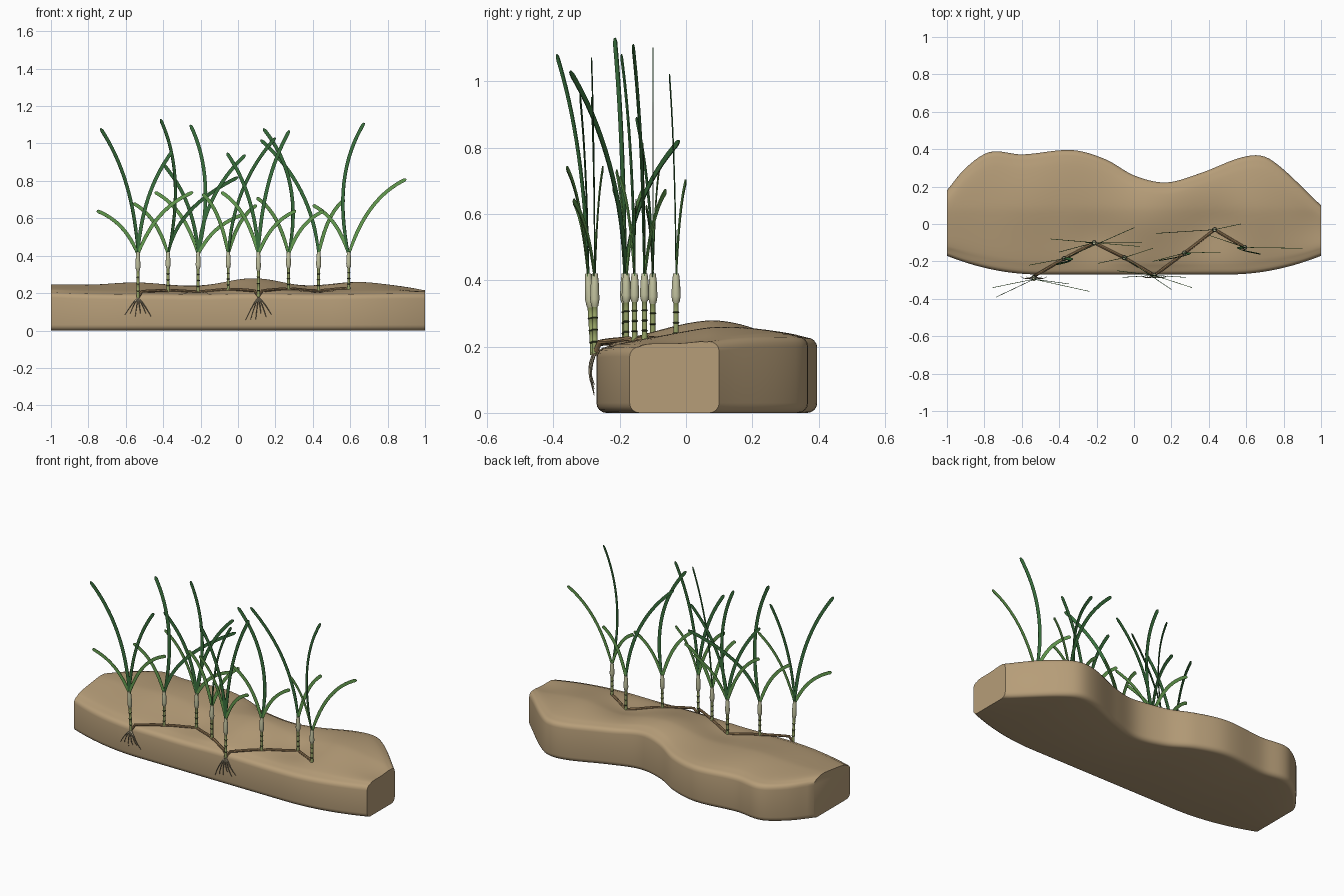
import bpy, bmesh, math, random
from mathutils import Vector

random.seed(4)
cube = bpy.data.objects.get("Cube")
if cube:
    bpy.data.objects.remove(cube)


def material(name, red, green, blue):
    m = bpy.data.materials.new(name)
    m.use_nodes = True
    colour = (red, green, blue, 1)
    m.diffuse_color = colour
    shader = next(n for n in m.node_tree.nodes if n.type == 'BSDF_PRINCIPLED')
    shader.inputs["Base Color"].default_value = colour
    return m


SAND = material("sand", .47, .34, .19)
RHIZOME = material("rhizome_brown", .33, .21, .1)
STEM = material("stem_olive", .3, .36, .13)
NODE = material("node_dark", .06, .08, .03)
SHEATH = material("sheath_pale", .56, .56, .36)
DARK = material("blade_dark_green", .04, .16, .045)
LIGHT = material("blade_light_green", .13, .34, .08)
ROOT = material("root_tan", .42, .36, .24)


def finish(bm, name, *materials):
    bmesh.ops.recalc_face_normals(bm, faces=bm.faces)
    mesh = bpy.data.meshes.new(name)
    bm.to_mesh(mesh)
    bm.free()
    for m in materials:
        mesh.materials.append(m)
    part = bpy.data.objects.new(name, mesh)
    bpy.context.collection.objects.link(part)
    bpy.ops.object.select_all(action='DESELECT')
    part.select_set(True)
    bpy.context.view_layer.objects.active = part
    bpy.ops.object.shade_smooth_by_angle(angle=math.radians(40))


def skin(bm, rings, material_of=lambda segment: 0):
    """Bridge equal rings of points into a capped skin."""
    loops = [[bm.verts.new(p) for p in ring] for ring in rings]
    sides = len(loops[0])
    for i, (low, high) in enumerate(zip(loops, loops[1:])):
        for k in range(sides):
            j = (k + 1) % sides
            face = bm.faces.new((low[k], low[j], high[j], high[k]))
            face.material_index = material_of(i)
    bm.faces.new(loops[0]).material_index = material_of(0)
    bm.faces.new(loops[-1]).material_index = material_of(len(loops) - 2)


def tube(bm, points, radii, sides=8, material_of=lambda segment: 0):
    rings = []
    for i, (p, radius) in enumerate(zip(points, radii)):
        ahead = points[min(i + 1, len(points) - 1)]
        behind = points[max(i - 1, 0)]
        along = (ahead - behind).normalized()
        u = along.cross(Vector((.3, 1, .1))).normalized()
        v = along.cross(u)
        angles = [math.tau * k / sides for k in range(sides)]
        rings.append([p + radius * (u * math.cos(a) + v * math.sin(a)) for a in angles])
    skin(bm, rings, material_of)


# Sand bed: wavy back outline, bowed front, and soft mounds and hollows on top
BACK = [(-1, .18), (-.9, .3), (-.77, .385), (-.6, .372), (-.33, .395), (-.15, .345),
        (0, .26), (.17, .222), (.35, .27), (.6, .362), (.73, .345), (1, .1)]
MOUNDS = [(.08, .06, .045), (-.55, .12, .022), (.62, .1, .026), (-1, .1, .012)]
HOLLOWS = [(-.2, -.08, .018), (.43, -.02, .024), (1, 0, .018)]


def back_edge(x):
    """Cubic through the outline points."""
    i = max(j for j in range(len(BACK) - 1) if BACK[j][0] <= x + 1e-6)
    (start, a), (end, b) = BACK[i], BACK[i + 1]
    span = end - start
    t = (x - start) / span

    def tangent(j):
        p, q = (BACK[max(j - 1, 0)], BACK[min(j + 1, len(BACK) - 1)])
        return (q[1] - p[1]) / (q[0] - p[0]) * span
    ease = t * t * (3 - 2 * t)
    return (a + (b - a) * ease + tangent(i) * t * (1 - t) ** 2
            - tangent(i + 1) * t * t * (1 - t))


def front_edge(x):
    return -.27 + .1 * max(0, 2 * abs(x) - 1) ** 2


def ground(x, y):
    def swell(places, width):
        return sum(size * math.exp(-math.hypot(x - px, y - py) ** 2 / width ** 2)
                   for px, py, size in places)
    slope = .03 * min(1, max(0, (y + .27) / .35))
    return .205 + slope + swell(MOUNDS, .21) - swell(HOLLOWS, .14)


def bed_ring(x):
    """Cross-section of the bed with rounded edges."""
    front, back, r, drop = front_edge(x), back_edge(x), .03, .01

    def corner(y, z, inward, up, first):
        arc = []
        for k in range(5):
            a = math.pi / 2 * abs(first - k / 4)
            arc.append((x, y + inward * r * (1 - math.cos(a)), z + up * r * (1 - math.sin(a))))
        return arc
    top = []
    for k in range(1, 24):
        t = k / 24
        y = front + r + (back - front - 2 * r) * t
        top.append((x, y, ground(x, y) - drop * abs(2 * t - 1) ** 6))
    high_front, high_back = ground(x, front) - drop, ground(x, back) - drop

    def edge(y, z, inward, up, rising):
        steps = [math.pi / 8 * k for k in range(5)]
        arc = [(x, y + inward * r * (1 - math.sin(a)), z + up * r * (1 - math.cos(a)))
               for a in steps]
        return arc if rising else arc[::-1]
    return (edge(front, 0, 1, 1, True) + edge(front, high_front, 1, -1, False) + top
            + edge(back, high_back, -1, -1, True) + edge(back, 0, -1, 1, False))


bm = bmesh.new()
skin(bm, [bed_ring(k / 40) for k in range(-40, 41)])
finish(bm, "sand_bed", SAND)

# Each shoot: foot y, then the tips of its blades
SHOOTS = [
    (-.28, [(-.735, -.39, 1.08), (-.35, -.32, .96), (-.755, -.34, .64), (-.24, -.36, .74)]),
    (-.185, [(-.415, -.215, 1.13), (0, -.02, .82), (-.56, -.22, .68)]),
    (-.1, [(-.255, -.1, 1.1), (-.4, -.15, .89), (.04, -.1, .94), (-.445, -.08, .74),
           (.03, -.12, .62)]),
    (-.18, [(.2, -.35, 1.03), (-.19, -.21, .73), (.1, -.13, .67)]),
    (-.275, [(.275, -.285, 1.07), (-.06, -.285, .95), (-.09, -.25, .74), (.31, -.34, .64)]),
    (-.155, [(.135, -.195, 1.08), (.1, -.2, .71), (.46, -.15, .64)]),
    (-.03, [(.12, -.05, 1.02), (.57, 0, .7)]),
    (-.125, [(.675, -.16, 1.11), (.9, -.13, .81), (.4, -.06, .67)]),
]
feet = []
for n, (y, tips) in enumerate(SHOOTS):
    x = -.535 + .161 * n
    feet.append(Vector((x, y, ground(x, y) - (.03 if y < -.26 else .004))))

# Creeping rhizome linking every foot
path = []
for a, b in zip(feet, feet[1:]):
    path.append(a)
    for k in range(1, 8):
        p = a.lerp(b, k / 8)
        p.z = max(p.z, ground(p.x, p.y) + .003)
        path.append(p)
path.append(feet[-1])
bm = bmesh.new()
tube(bm, path, [.008] * len(path))
finish(bm, "rhizome", RHIZOME)


def stem(name, foot, top):
    """Jointed stalk with dark nodes and a swollen pale sheath."""
    stops, radii, slots = [0], [.009], []
    for k in range(1, 4):
        t = k * .15
        stops += [t - .012, t, t + .012]
        radii += [.008, .0105, .008]
        slots += [0, 1, 1]
    stops += [.58, .6, .68, .88, 1]
    radii += [.008, .011, .014, .012, .009]
    slots += [0, 2, 2, 2, 2]
    bm = bmesh.new()
    tube(bm, [foot.lerp(top, t) for t in stops], radii, 10, lambda i: slots[i])
    finish(bm, name, STEM, NODE, SHEATH)


def is_long(tip):
    return tip.z > .815


def blade(bm, base, tip):
    """Flat strap leaf curving away from the sheath, with a rounded end."""
    reach = tip - base
    side, lift = (.1, .6) if is_long(tip) else (.3, .75)
    control = base + Vector((reach.x * side, reach.y * side, reach.z * lift))
    if tip.z > 1.05 and abs(reach.x) < .15:            # tall upright blades sway back
        control.x -= math.copysign(.1, reach.x)
    normal = Vector((reach.y, -reach.x, 0)).normalized()
    rings = []
    for t in [k / 16 for k in range(16)] + [.975, .99, 1]:
        p = base.lerp(control, t).lerp(control.lerp(tip, t), t)
        along = (control - base).lerp(tip - control, t)
        rounding = math.sqrt(min(1, (1.003 - t) / .025))
        across = along.cross(normal).normalized() * .0095 * min(1, .65 + 2 * t) * rounding
        thick = normal * .0015
        rings.append([p - across - thick, p + across - thick,
                      p + across + thick, p - across + thick])
    skin(bm, rings)


# Stems with their long dark and short light blades
for n, (foot, (y, tips)) in enumerate(zip(feet, SHOOTS), 1):
    top = Vector((foot.x, y - (.015 if n == 1 else 0), .42))
    stem(f"stem_{n}", foot, top)
    for long, name, colour in ((True, "long_blades", DARK), (False, "short_blades", LIGHT)):
        bm = bmesh.new()
        for tip in map(Vector, tips):
            if is_long(tip) == long:
                blade(bm, top - Vector((0, 0, .015)), tip)
        finish(bm, f"{name}_{n}", colour)

# Fine roots hanging over the front edge
for foot, name in ((feet[0], "left_roots"), (feet[4], "middle_roots")):
    bm = bmesh.new()
    for k in range(6):
        spread, depth = (k - 2.5) * .028, random.uniform(.08, .13)
        steps = [i / 4 for i in range(5)]
        points = [foot + Vector((spread * t ** .8, -.012 * math.sin(3 * t), -depth * t))
                  for t in steps]
        tube(bm, points, [.004 - .003 * t for t in steps], 5)
    finish(bm, name, ROOT)
